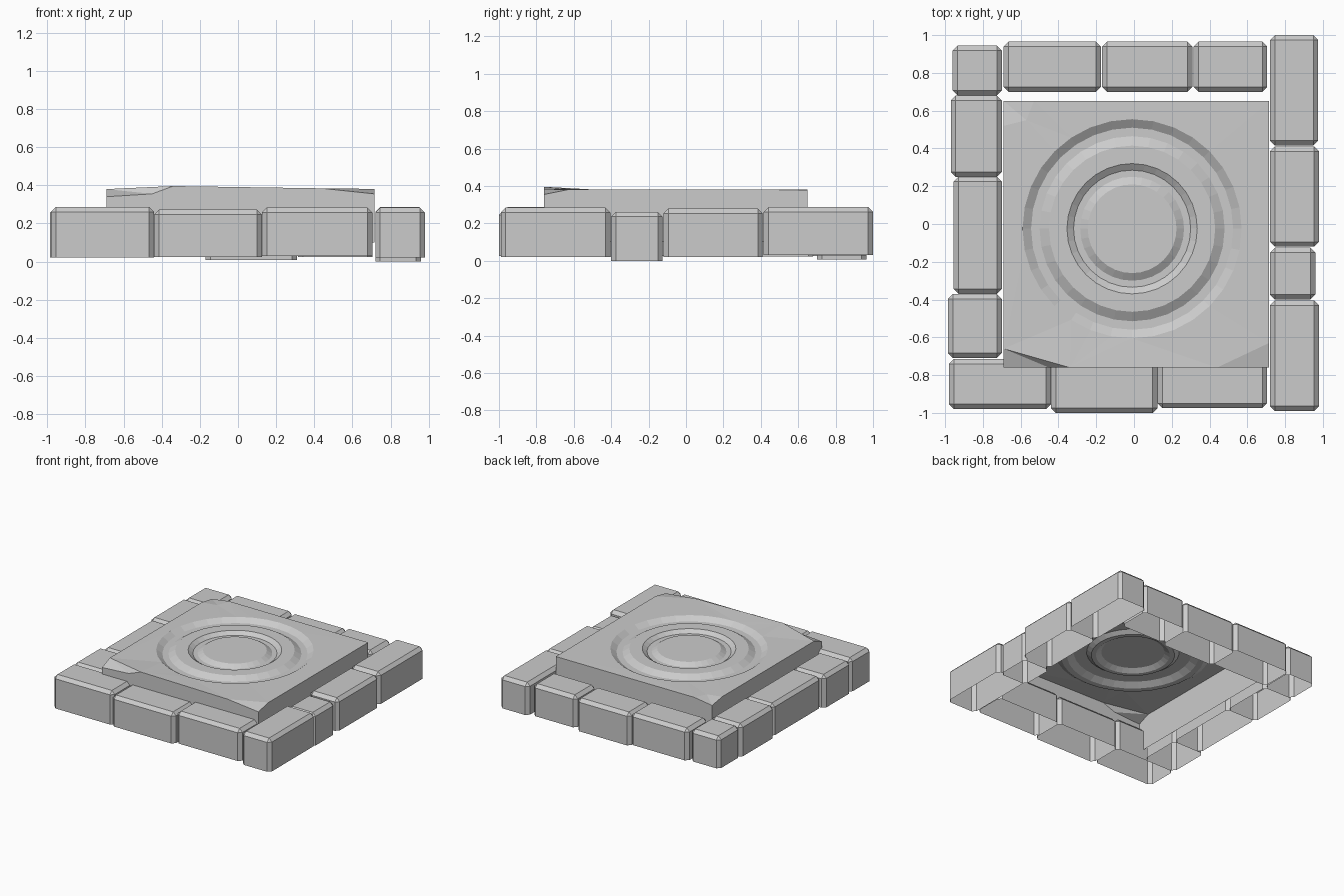
import bpy, bmesh, math
from mathutils import Vector

if "Cube" in bpy.data.objects:
    bpy.data.objects.remove(bpy.data.objects["Cube"])


def finish(bm, name):
    mesh = bpy.data.meshes.new(name)
    bm.to_mesh(mesh)
    bm.free()
    ob = bpy.data.objects.new(name, mesh)
    bpy.context.collection.objects.link(ob)
    return ob


def block(name, x0, x1, y0, y1, z0, z1, width=0.026):
    """Chamfered stone, hollow and open underneath."""
    bm = bmesh.new()
    bmesh.ops.create_cube(bm, size=1)
    for v in bm.verts:
        v.co = Vector((x1 if v.co.x > 0 else x0,
                       y1 if v.co.y > 0 else y0,
                       z1 if v.co.z > 0 else z0))
    bm.normal_update()
    bmesh.ops.delete(bm, geom=[f for f in bm.faces if f.normal.z < -0.5],
                     context='FACES')
    bmesh.ops.bevel(bm, geom=[e for e in bm.edges if not e.is_boundary],
                    offset=width, offset_type='OFFSET', segments=1,
                    profile=0.5, affect='EDGES')
    return finish(bm, name)


# Border stones: x range, y range, z range
rows = {
    "front_stone": [(-0.98, -0.44, -0.98, -0.715, 0.02, 0.287),
                    (-0.44, 0.125, -1.0, -0.715, 0.025, 0.272),
                    (0.125, 0.705, -0.975, -0.715, 0.028, 0.283)],
    "right_stone": [(0.72, 0.98, -0.99, -0.405, 0.02, 0.284),
                    (0.72, 0.96, -0.40, -0.125, 0.0, 0.262),
                    (0.72, 0.98, -0.12, 0.41, 0.02, 0.28),
                    (0.72, 0.975, 0.415, 1.0, 0.03, 0.287)],
    "back_stone": [(-0.69, -0.175, 0.70, 0.965, 0.025, 0.28),
                   (-0.17, 0.31, 0.70, 0.965, 0.008, 0.27),
                   (0.315, 0.705, 0.70, 0.965, 0.025, 0.28)],
    "left_stone": [(-0.985, -0.70, -0.71, -0.37, 0.022, 0.283),
                   (-0.955, -0.70, -0.37, 0.25, 0.025, 0.28),
                   (-0.97, -0.70, 0.25, 0.68, 0.022, 0.283),
                   (-0.96, -0.70, 0.68, 0.945, 0.025, 0.28)],
}
for name, stones in rows.items():
    for i, s in enumerate(stones):
        block(f"{name}_{i + 1}", *s)

# Raised slab with chipped corners, open underneath
bm = bmesh.new()
pts = {
    'A': (-0.69, -0.66, 0.380), 'B': (-0.34, -0.76, 0.396),
    'C': (-0.45, -0.76, 0.355), 'D': (-0.69, -0.76, 0.340),
    'E': (0.44, -0.76, 0.384), 'L': (0.715, -0.76, 0.355),
    'F': (0.715, -0.63, 0.381), 'G': (0.715, 0.65, 0.380),
    'H': (-0.53, 0.65, 0.381), 'I': (-0.57, 0.55, 0.378),
    'J': (-0.69, 0.52, 0.380), 'K': (-0.69, 0.65, 0.358),
}
V = {k: bm.verts.new(p) for k, p in pts.items()}
# chipped corner facets
for facet in ("ACB", "ADC", "ELF", "HKI", "IKJ"):
    bm.faces.new([V[k] for k in facet])
# side walls
rim = [V[k] for k in "DCBELFGHKJA"]
low = [bm.verts.new((v.co.x, v.co.y, 0.10)) for v in rim]
for i in range(len(rim)):
    j = (i + 1) % len(rim)
    bm.faces.new((low[i], low[j], rim[j], rim[i]))

# Concentric grooves: radius, height
N = 32
profile = [(0.58, 0.382), (0.535, 0.352), (0.49, 0.352), (0.44, 0.382),
           (0.345, 0.382), (0.31, 0.357), (0.275, 0.357), (0.235, 0.382)]
rings = []
for r, z in profile:
    rings.append([bm.verts.new((-0.01 + r * math.cos(2 * math.pi * k / N),
                                -0.025 + r * math.sin(2 * math.pi * k / N), z))
                  for k in range(N)])
for a, b in zip(rings, rings[1:]):
    for k in range(N):
        m = (k + 1) % N
        bm.faces.new((a[k], a[m], b[m], b[k]))
bm.faces.new(rings[-1])

# top surface between the slab edge and the outer groove
edges = set()
for loop in ([V[k] for k in "ABEFGHIJ"], rings[0]):
    for i, v in enumerate(loop):
        w = loop[(i + 1) % len(loop)]
        edges.add(bm.edges.get((v, w)) or bm.edges.new((v, w)))
bmesh.ops.triangle_fill(bm, edges=list(edges), use_beauty=True,
                        normal=(0, 0, 1))
bm.normal_update()
for f in bm.faces:
    if f.normal.z < -0.01:
        f.normal_flip()
finish(bm, "carved_slab")
